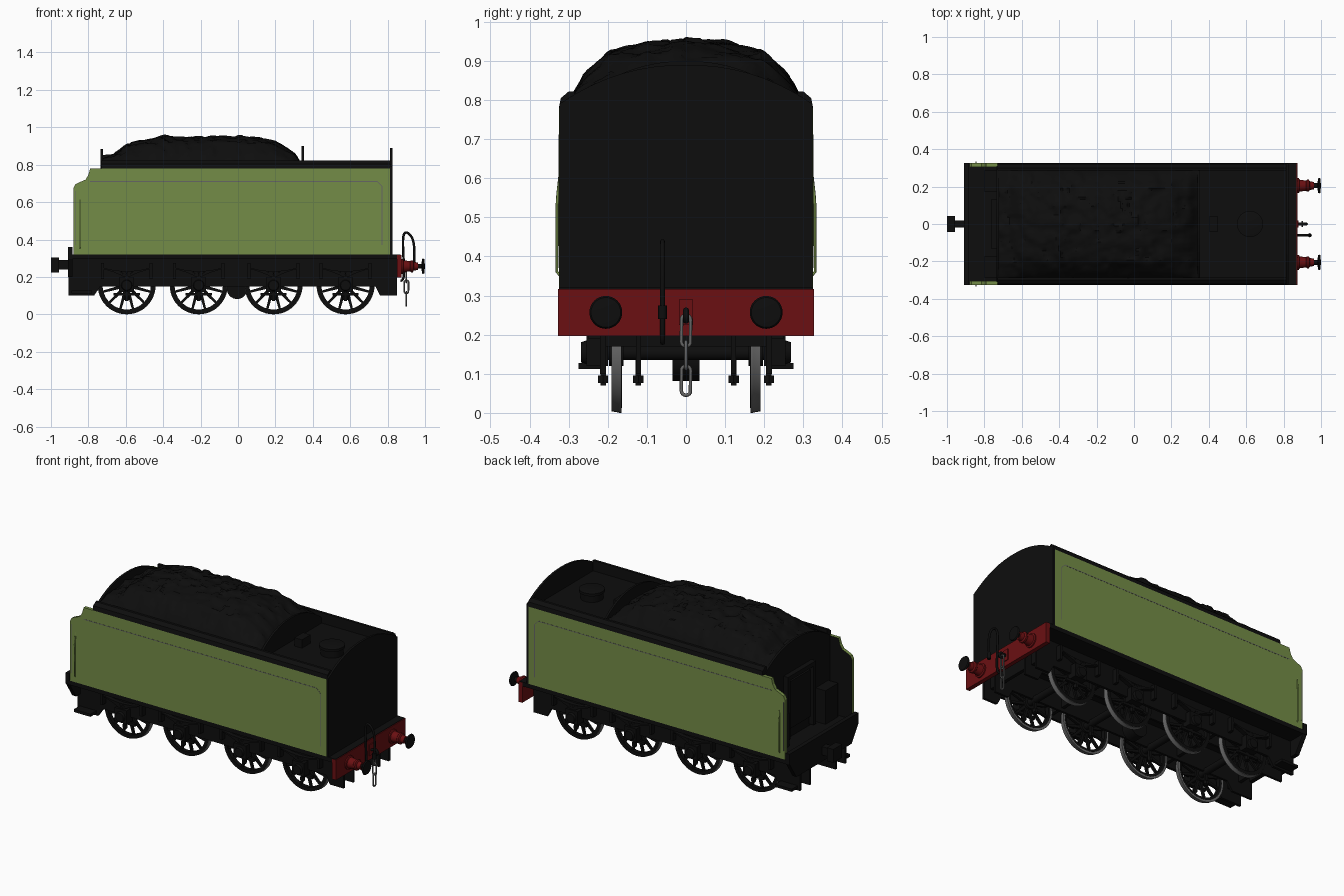
import bpy, bmesh, math
from mathutils import Vector, noise

if "Cube" in bpy.data.objects:
    bpy.data.objects.remove(bpy.data.objects["Cube"])

def material(name, c):
    m = bpy.data.materials.new(name)
    m.diffuse_color = (*c, 1)
    m.use_nodes = True
    m.node_tree.nodes["Principled BSDF"].inputs["Base Color"].default_value = m.diffuse_color
    return m

BLACK = material("black paint", (.0042, .0042, .0042))
GREEN = material("olive green", (.175, .265, .063))
RED = material("deep red", (.145, .005, .006))
STEEL = material("steel grey", (.13, .13, .13))

def finish(name, bm, mat, smooth=False):
    bmesh.ops.remove_doubles(bm, verts=bm.verts, dist=1e-5)
    bmesh.ops.recalc_face_normals(bm, faces=bm.faces)
    me = bpy.data.meshes.new(name)
    bm.to_mesh(me)
    bm.free()
    me.materials.append(mat)
    ob = bpy.data.objects.new(name, me)
    bpy.context.collection.objects.link(ob)
    if smooth:
        bpy.ops.object.select_all(action='DESELECT')
        ob.select_set(True)
        bpy.context.view_layer.objects.active = ob
        bpy.ops.object.shade_smooth_by_angle(angle=math.radians(35))
    return ob

def place(axis, a, u, v):
    return {'x': (a, u, v), 'y': (u, a, v), 'z': (u, v, a)}[axis]

# flat profile extruded along an axis
def prism(name, pts, a0, a1, axis, mat):
    bm = bmesh.new()
    A = [bm.verts.new(place(axis, a0, *p)) for p in pts]
    B = [bm.verts.new(place(axis, a1, *p)) for p in pts]
    bm.faces.new(A)
    bm.faces.new(B)
    n = len(pts)
    for i in range(n):
        j = (i + 1) % n
        bm.faces.new((A[i], A[j], B[j], B[i]))
    return finish(name, bm, mat)

def box(name, x0, x1, y0, y1, z0, z1, mat=BLACK):
    return prism(name, [(x0, z0), (x1, z0), (x1, z1), (x0, z1)], y0, y1, 'y', mat)

# turned part: profile of (radius, position along axis)
def lathe(name, prof, axis, c, mat, n=32, closed=False):
    bm = bmesh.new()
    rings = []
    for r, a in prof:
        ring = []
        for k in range(n):
            t = 2 * math.pi * k / n
            p = place(axis, a, r * math.cos(t), r * math.sin(t))
            ring.append(bm.verts.new(Vector(p) + Vector(c)))
        rings.append(ring)
    pairs = list(zip(rings, rings[1:])) + ([(rings[-1], rings[0])] if closed else [])
    for A, B in pairs:
        for k in range(n):
            j = (k + 1) % n
            bm.faces.new((A[k], A[j], B[j], B[k]))
    return finish(name, bm, mat, True)

# round bar along a path
def tube(name, pts, r, mat, cyclic=False, smooth_path=False):
    cu = bpy.data.curves.new(name, 'CURVE')
    cu.dimensions = '3D'
    cu.bevel_depth = r
    cu.bevel_resolution = 2
    cu.use_fill_caps = True
    sp = cu.splines.new('NURBS' if smooth_path else 'POLY')
    sp.points.add(len(pts) - 1)
    for q, p in zip(sp.points, pts):
        q.co = (*p, 1)
    sp.use_cyclic_u = cyclic
    if smooth_path:
        sp.order_u, sp.use_endpoint_u, sp.resolution_u = 3, True, 6
    ob = bpy.data.objects.new(name, cu)
    bpy.context.collection.objects.link(ob)
    me = bpy.data.meshes.new_from_object(ob.evaluated_get(bpy.context.evaluated_depsgraph_get()))
    bpy.data.objects.remove(ob)
    me.materials.clear()
    me.materials.append(mat)
    bpy.context.collection.objects.link(bpy.data.objects.new(name, me))

# tank, deck and running plate
box("tank", -.73, .812, -.305, .305, .32, .76)
box("running_plate", -.905, .87, -.325, .325, .295, .32)
lathe("water_filler", [(0, .755), (.062, .755), (.062, .80), (.07, .80), (.07, .815), (.05, .82), (0, .82)],
      'z', (.62, 0, 0), BLACK)
box("deck_box", .40, .45, -.04, .04, .755, .81)

# arched end plates
def arch(h0, h1, w=.324, base=.32):
    pts = [(-w, base), (w, base)]
    for k in range(17):
        y = w * (1 - k / 8)
        pts.append((y, h0 + (h1 - h0) * (1 - abs(y / w) ** 2.2)))
    return pts
prism("rear_plate", arch(.79, .89), .812, .825, 'x', BLACK)
prism("front_bulkhead", arch(.78, .885, .31), -.735, -.722, 'x', BLACK)
prism("coal_divider", arch(.78, .90, .30, .75), .34, .352, 'x', BLACK)

# front end fittings: coal door and lockers
box("coal_door", -.75, -.735, -.10, .10, .38, .66)
for s in (-1, 1):
    box("door_post", -.765, -.735, s * .12 - .012, s * .12 + .012, .33, .70)
    box("locker", -.80, -.735, s * .23 - .06, s * .23 + .06, .32, .52)
box("door_lintel", -.765, -.735, -.132, .132, .68, .705)

# side sheets, coping, lining and handrails
sheet = [(-.88, .32), (.812, .32), (.812, .78), (-.79, .78), (-.80, .745), (-.815, .72),
         (-.85, .705), (-.87, .695), (-.88, .675)]
cope = [(.325, .78), (.32, .805), (.30, .822), (.285, .822), (.285, .75), (.305, .75), (.305, .78)]
for s in (-1, 1):
    ob = prism("side_sheet", sheet, s * .305, s * .325, 'y', GREEN)
    ob.data.materials.append(BLACK)
    for f in ob.data.polygons:
        if f.normal.y * s < -.9:
            f.material_index = 1
    prism("coping", [(s * y, z) for y, z in cope], -.73, .815, 'x', BLACK)
    ya, yb = s * .3245, s * .326
    box("lining_top", -.79, .745, ya, yb, .708, .712, STEEL)
    box("lining_rear", .768, .772, ya, yb, .37, .685, STEEL)
    prism("lining_corner", [(.745, .708), (.768, .685), (.772, .685), (.745, .712)], ya, yb, 'y', STEEL)
    box("lining_front", -.872, -.869, ya, yb, .37, .66, STEEL)
    tube("handrail", [(-.845, s * .318, .65), (-.845, s * .328, .56), (-.845, s * .33, .53),
                      (-.845, s * .33, .36), (-.845, s * .318, .348)], .0035, GREEN)

# coal heap
def lerp(tab, x):
    for (a, u), (b, v) in zip(tab, tab[1:]):
        if x <= b:
            return u + (v - u) * max(0, (x - a) / (b - a))
    return tab[-1][1]
HX = [(-.725, .05), (-.67, .06), (-.6, .12), (-.4, .162), (-.3, .155), (-.15, .165), (.1, .155),
      (.2, .135), (.3, .07), (.34, .02)]
HY = [(0, 1), (.1, .95), (.2, .8), (.26, .45), (.29, .15), (.30, 0)]
bm = bmesh.new()
NX, NY = 90, 50
grid = []
for i in range(NX + 1):
    x = -.724 + 1.066 * i / NX
    row = []
    for j in range(NY + 1):
        y = -.30 + .6 * j / NY
        h = lerp(HX, x) * lerp(HY, abs(y))
        n = noise.noise((x * 14, y * 14, 3)) * .012 + noise.cell((x * 30 + y * 9, y * 22, 1)) * .006
        row.append(bm.verts.new((x, y, min(.965, .79 + h + n * min(1, h / .05)))))
    grid.append(row)
for i in range(NX):
    for j in range(NY):
        bm.faces.new((grid[i][j], grid[i + 1][j], grid[i + 1][j + 1], grid[i][j + 1]))
finish("coal_heap", bm, BLACK, True)

# frames, steps and end beams
frame = [(-.905, .10), (-.77, .10), (-.735, .15), (.735, .15), (.76, .10), (.85, .10), (.85, .30), (-.905, .30)]
for s in (-1, 1):
    prism("outer_frame", frame, s * .205, s * .22, 'y', BLACK)
    prism("inner_frame", frame, s * .115, s * .128, 'y', BLACK)
    box("front_step", -.89, -.78, *sorted((s * .21, s * .275)), .112, .128)
for x in (-.82, -.4, .39, .80):
    box("cross_stretcher", x - .01, x + .01, -.21, .21, .17, .30)
prism("front_beam", [(-.325, .36), (.325, .36), (.325, .30), (.26, .20), (-.26, .20), (-.325, .30)],
      -.91, -.885, 'x', BLACK)
box("rear_beam", .85, .875, -.327, .327, .197, .317, RED)
lathe("water_scoop", [(0, -.035), (.055, -.035), (.055, .035), (0, .035)], 'y', (-.005, 0, .137), BLACK)
box("scoop_mount", -.045, .035, -.03, .03, .14, .30)

# wheels, axles, axle boxes and springs
R, ZC = .155, .155
for x in (-.595, -.21, .19, .575):
    lathe("axle", [(0, -.255), (.02, -.255), (.02, .255), (0, .255)], 'y', (x, 0, ZC), BLACK, 16)
    for s in (-1, 1):
        c = (x, 0, ZC)
        lathe("wheel_tread", [(R - .004, s * .19), (R - .001, s * .172), (R, s * .17), (R, s * .165), (R - .012, s * .165),
                              (R - .012, s * .19)], 'y', c, STEEL, 48, True)
        lathe("wheel_rim", [(R - .005, s * .191), (R - .026, s * .191), (R - .026, s * .166), (R - .012, s * .164),
                            (R - .012, s * .188)], 'y', c, BLACK, 48, True)
        lathe("wheel_hub", [(0, s * .16), (.035, s * .16), (.035, s * .197), (0, s * .197)], 'y', c, BLACK, 20)
        for k in range(12):
            t = 2 * math.pi * k / 12 + math.pi / 12
            d, w = Vector((math.cos(t), math.sin(t))), Vector((-math.sin(t), math.cos(t)))
            o = Vector((x, ZC))
            prism("spoke", [o + d * .03 - w * .009, o + d * .132 - w * .006, o + d * .132 + w * .006,
                            o + d * .03 + w * .009], s * .172, s * .185, 'y', BLACK)
        # axle box with its horn tie
        box("axle_box", x - .04, x + .04, *sorted((s * .2, s * .255)), .12, .20)
        lathe("axle_box_cover", [(0, s * .268), (.026, s * .268), (.03, s * .255), (0, s * .25)], 'y', c, BLACK, 20)
        box("horn_tie", x - .07, x + .07, *sorted((s * .205, s * .22)), .10, .115)
        for y in (.122, .212):
            box("tie_rod", x - .009, x + .009, s * y - .007, s * y + .007, .07, .20)
            lathe("tie_nut", [(0, .076), (.015, .076), (.015, .095), (0, .095)], 'z', (x, s * y, 0), BLACK, 6)
        # leaf spring
        for k in range(4):
            L = .13 - .028 * k
            top = [(x + L * u, .25 - .008 * k - .02 * (1 - u * u)) for u in (-1, -.5, 0, .5, 1)]
            prism("spring_leaf", top + [(a, b - .007) for a, b in reversed(top)], s * .224, s * .248, 'y', BLACK)
        for e in (-.13, .13):
            box("spring_hanger", x + e - .008, x + e + .008, *sorted((s * .218, s * .25)), .19, .275)

# buffers
for s in (-1, 1):
    c = (0, s * .205, .257)
    lathe("buffer_stock", [(0, .87), (.04, .87), (.04, .882), (.032, .885), (.027, .92), (.032, .925), (.032, .935),
                           (.023, .94), (.02, .962), (0, .962)], 'x', c, RED)
    lathe("buffer_head", [(0, .95), (.013, .95), (.013, .98), (.038, .985), (.042, .99), (.038, .996), (0, 1.0)],
          'x', c, BLACK)

# coupling hook and chain
box("hook_plate", .873, .88, -.018, .018, .225, .29, RED)
tube("coupling_hook", [(.875, 0, .255), (.91, 0, .262), (.922, 0, .25), (.915, 0, .235), (.90, 0, .237)], .008, BLACK)
def link(z0, z1, across):
    pts = []
    for k in range(16):
        t = 2 * math.pi * k / 16
        w = .012 * math.cos(t)
        z = (z0 + z1) / 2 + .012 * math.sin(t) + math.copysign((z1 - z0) / 2 - .012, math.sin(t + .01))
        pts.append((.90, w, z) if across else (.90 + w, 0, z))
    tube("chain_link", pts, .0045, STEEL, True)
link(.17, .25, True)
link(.112, .182, False)
link(.045, .12, True)

# brake hose at the rear
tube("brake_hose", [(.87, -.06, .18), (.89, -.06, .18), (.885, -.06, .30), (.88, -.06, .42), (.90, -.06, .445),
                    (.935, -.06, .41), (.945, -.06, .34), (.94, -.06, .26)], .0065, BLACK, smooth_path=True)
lathe("hose_coupling", [(0, .24), (.011, .24), (.011, .275), (0, .275)], 'z', (.94, -.06, 0), BLACK, 12)

# front drawbar
box("drawbar", -.97, -.885, -.02, .02, .24, .29)
box("drawbar_head", -1.0, -.958, -.042, .042, .225, .305)
